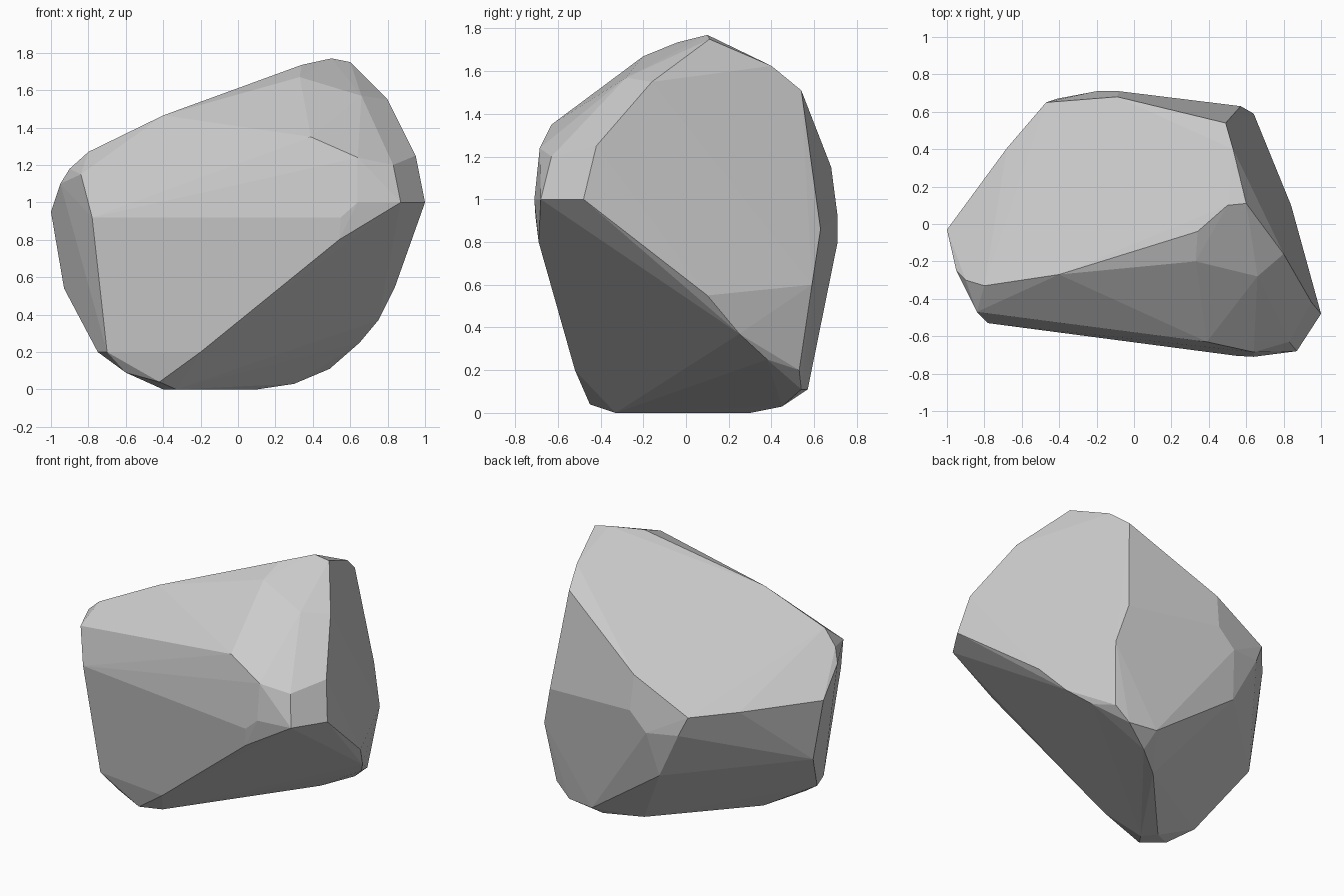
import bpy, bmesh
from math import radians

# Corner points of the boulder, grouped by facet ridge
top_ridge = [(.6, .11, 1.75), (.5, .1, 1.77), (.34, -.04, 1.735), (-.4, -.27, 1.465),
             (-.8, -.33, 1.27), (-.9, -.3, 1.18), (.53, .4, 1.625), (.49, .54, 1.51),
             (-.09, .68, 1.15), (-.47, .65, .95)]
front = [(.39, -.63, 1.35), (-.84, -.47, 1.15), (-.78, -.53, .92), (.55, -.705, .92),
         (.54, -.69, .8), (-.2, -.52, .2), (-.42, -.45, .04), (-.7, -.46, .2), (-.6, -.41, .09)]
right_corner = [(.33, -.2, 1.67), (.66, -.28, 1.57), (.64, -.685, 1.24), (.83, -.63, 1.2),
                (.87, -.68, 1.0), (.64, -.71, 1.0), (1, -.48, 1.0), (.95, -.42, 1.25), (.8, -.16, 1.55)]
right_low = [(.84, .1, .55), (.75, .25, .37), (.65, .38, .25), (.59, .53, .2), (.64, .59, .6), (.57, .63, .86)]
back = [(-.08, .71, .92), (-.2, .71, .8), (-.41, .67, .82), (-.25, .64, .5), (.3, .57, .11)]
left = [(-1, -.03, .95), (-.95, -.25, 1.1), (-.93, -.02, .54), (-.75, -.32, .2), (-.68, .405, .95)]
base = [(-.4, -.25, 0), (-.33, -.33, 0), (.1, .3, 0), (.3, .45, .03), (.49, .54, .11)]

# Boulder: hull of the corners, near-flat facets merged
bm = bmesh.new()
for p in top_ridge + front + right_corner + right_low + back + left + base:
    bm.verts.new(p)
bmesh.ops.convex_hull(bm, input=bm.verts)
bmesh.ops.delete(bm, geom=[v for v in bm.verts if not v.link_faces], context='VERTS')
bmesh.ops.dissolve_limit(bm, angle_limit=radians(2), verts=bm.verts, edges=bm.edges)
bmesh.ops.recalc_face_normals(bm, faces=bm.faces)
mesh = bpy.data.meshes.new("boulder")
bm.to_mesh(mesh)
bm.free()
boulder = bpy.data.objects.new("boulder", mesh)
bpy.context.collection.objects.link(boulder)
